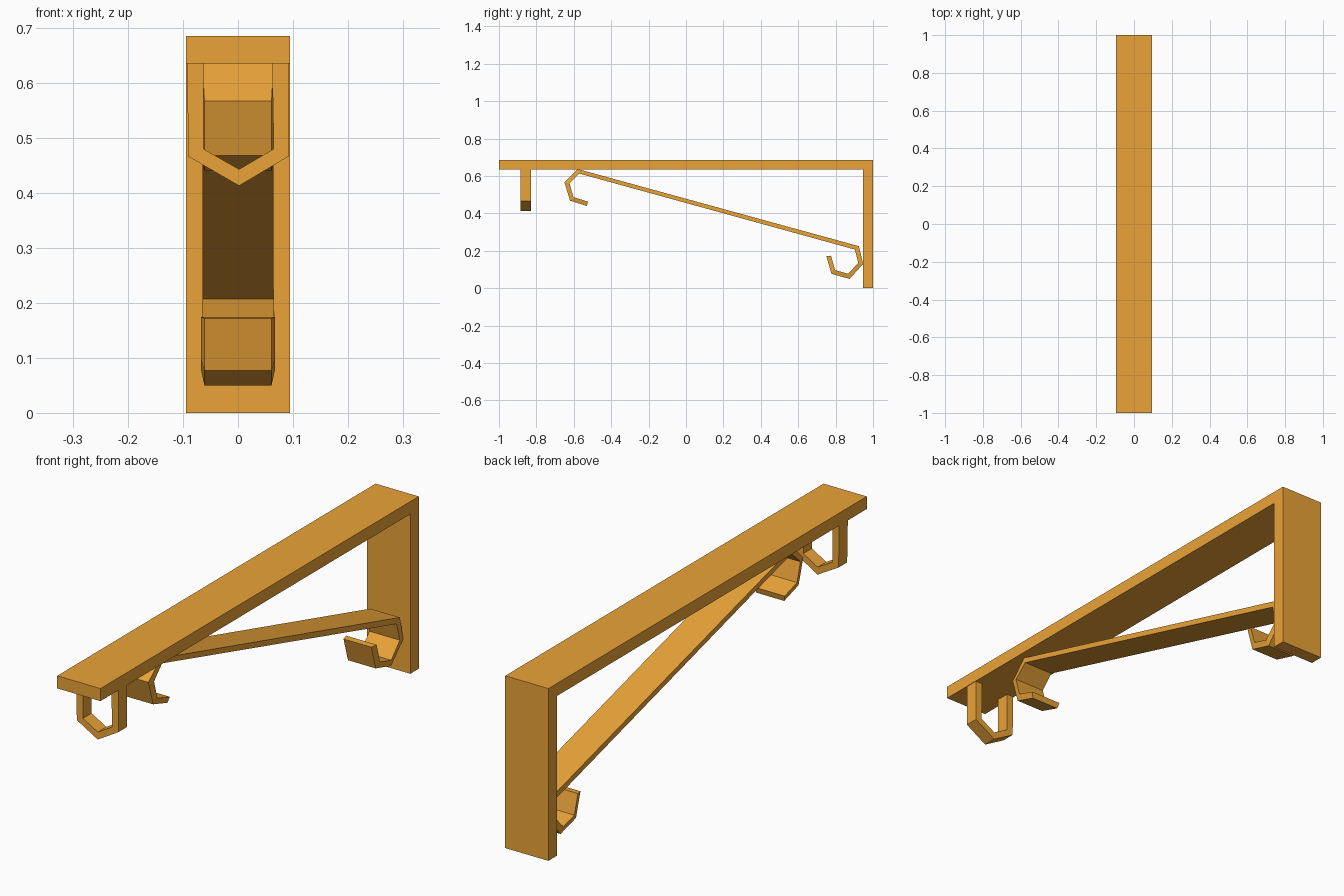
import bpy, bmesh

if "Cube" in bpy.data.objects:
    bpy.data.objects.remove(bpy.data.objects["Cube"])

mat = bpy.data.materials.new("orange")
mat.diffuse_color = (0.83, 0.37, 0.04, 1)
mat.use_nodes = True
mat.node_tree.nodes["Principled BSDF"].inputs["Base Color"].default_value = mat.diffuse_color


def strip(name, outer, inner, place, half_outer, half_inner):
    """Bent flat bar: paired outer/inner profile points, given half widths."""
    bm = bmesh.new()
    rings = []
    for o, i, ho, hi in zip(outer, inner, half_outer, half_inner):
        rings.append([bm.verts.new(place(w, *p)) for w, p in
                      ((-ho, o), (ho, o), (hi, i), (-hi, i))])
    for a, b in zip(rings, rings[1:]):
        for k in range(4):
            n = (k + 1) % 4
            bm.faces.new((a[k], a[n], b[n], b[k]))
    bm.faces.new(rings[0])
    bm.faces.new(rings[-1])
    bmesh.ops.recalc_face_normals(bm, faces=bm.faces)
    mesh = bpy.data.meshes.new(name)
    bm.to_mesh(mesh)
    bm.free()
    mesh.materials.append(mat)
    bpy.context.collection.objects.link(bpy.data.objects.new(name, mesh))


def side(w, y, z):
    return (w, y, z)


def front(w, x, z):
    return (x, -0.857 + w, z)


# Top arm and wall plate
strip("bracket_frame",
      [(-1, 0.685), (1, 0.685), (1, 0)],
      [(-1, 0.635), (0.947, 0.635), (0.947, 0)],
      side, [0.095] * 3, [0.095] * 3)

# Diagonal brace with a curl at each end
strip("scroll_brace",
      [(-0.53, 0.44), (-0.62, 0.468), (-0.65, 0.567), (-0.578, 0.637),
       (0.924, 0.225), (0.947, 0.13), (0.875, 0.05), (0.778, 0.077), (0.75, 0.172)],
      [(-0.524, 0.463), (-0.602, 0.487), (-0.623, 0.562), (-0.57, 0.613),
       (0.903, 0.207), (0.921, 0.136), (0.867, 0.077), (0.797, 0.097), (0.775, 0.174)],
      side, [0.061] * 3 + [0.065] * 2 + [0.064] + [0.061] * 3,
      [0.067] * 3 + [0.065] * 2 + [0.067] * 4)

# Hanging loop under the front end
strip("hanging_loop",
      [(-0.093, 0.637), (-0.09, 0.466), (0.002, 0.413), (0.093, 0.467), (0.093, 0.637)],
      [(-0.062, 0.637), (-0.063, 0.48), (0.002, 0.443), (0.065, 0.48), (0.062, 0.637)],
      front, [0.027] * 5, [0.027] * 5)
